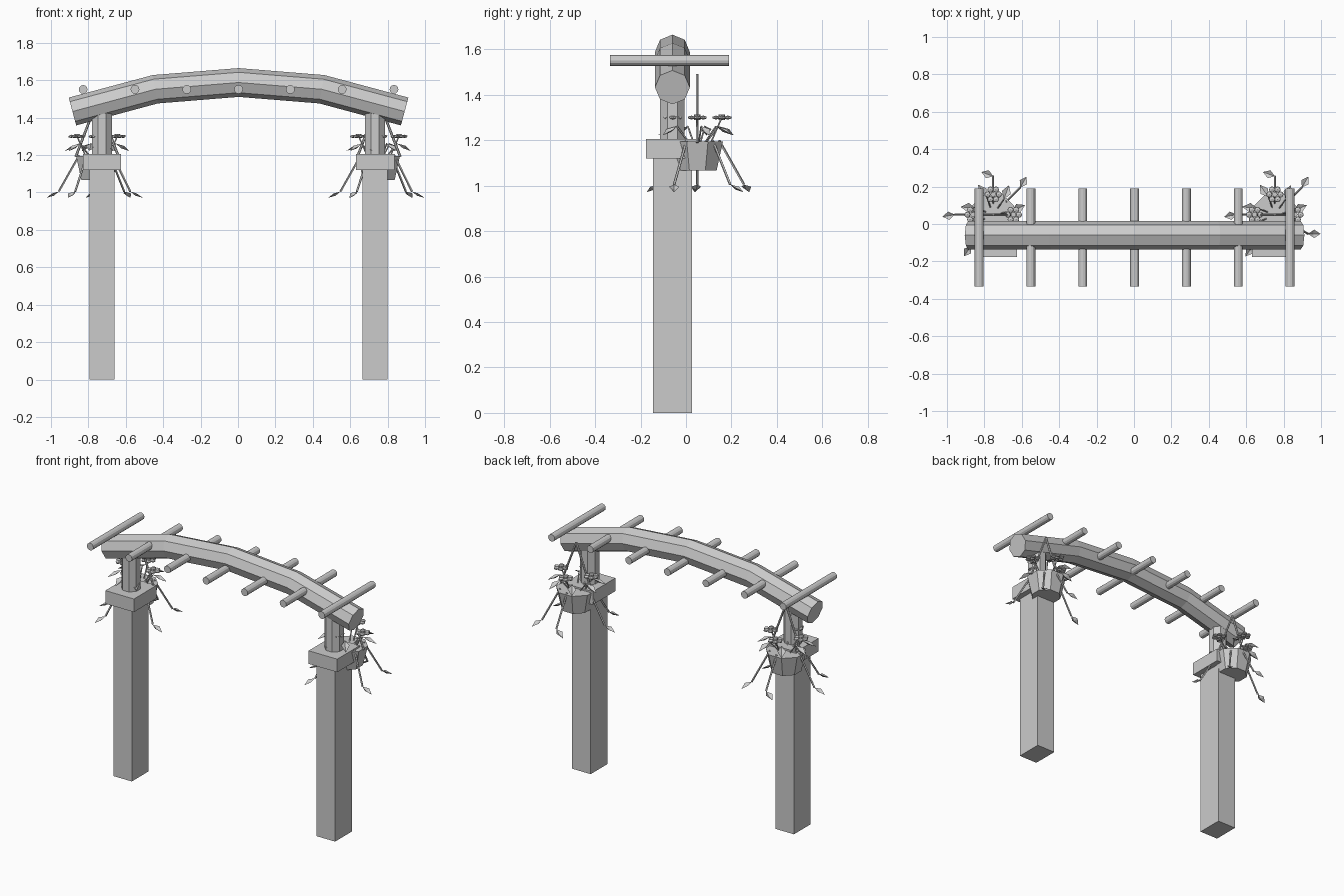
import bpy, bmesh, math
from mathutils import Vector, Matrix

cube = bpy.data.objects.get("Cube")
if cube:
    bpy.data.objects.remove(cube, do_unlink=True)

grey = bpy.data.materials.new("plain grey")
grey.use_nodes = True
COLOR = (0.6, 0.6, 0.6, 1)
grey.diffuse_color = COLOR
grey.node_tree.nodes["Principled BSDF"].inputs["Base Color"].default_value = COLOR


def finish(name, bm):
    bmesh.ops.recalc_face_normals(bm, faces=bm.faces)
    mesh = bpy.data.meshes.new(name)
    bm.to_mesh(mesh)
    bm.free()
    mesh.materials.append(grey)
    obj = bpy.data.objects.new(name, mesh)
    bpy.context.collection.objects.link(obj)
    return obj


def add_box(bm, center, size):
    m = Matrix.Translation(center) @ Matrix.Diagonal((*size, 1))
    bmesh.ops.create_cube(bm, size=1, matrix=m)


def add_rod(bm, a, b, r1, r2=None, sides=8, turn=0):
    """Straight prism or cone from a to b."""
    a, b = Vector(a), Vector(b)
    d = b - a
    rot = d.to_track_quat('Z', 'Y').to_matrix().to_4x4()
    m = Matrix.Translation((a + b) / 2) @ rot @ Matrix.Rotation(turn, 4, 'Z')
    bmesh.ops.create_cone(bm, cap_ends=True, segments=sides, radius1=r1,
                          radius2=r1 if r2 is None else r2, depth=d.length, matrix=m)


def add_leaf(bm, base, direction, length=0.09, width=0.045):
    """Diamond leaf folded along its midrib."""
    base, d = Vector(base), Vector(direction).normalized()
    side = d.cross(Vector((0, 0, 1))).normalized()
    up = side.cross(d)
    mid = base + d * length * 0.45
    root, tip = bm.verts.new(base), bm.verts.new(base + d * length)
    rib = bm.verts.new(mid - up * 0.008)
    for s in (-1, 1):
        edge = bm.verts.new(mid + side * s * width / 2 + up * 0.006)
        bm.faces.new((root, edge, rib))
        bm.faces.new((rib, edge, tip))


def polar(angle, radius, z):
    a = math.radians(angle)
    return Vector((math.cos(a) * radius, math.sin(a) * radius, z))


BEAM_Y = -0.06
OCT = math.pi / 8

# Arched beam: octagon swept along five points
bm = bmesh.new()
path = [(-0.885, 1.433), (-0.442, 1.552), (0.003, 1.588), (0.448, 1.552), (0.891, 1.433)]
rings = []
for i, (x, z) in enumerate(path):
    p, n = path[max(i - 1, 0)], path[min(i + 1, len(path) - 1)]
    t = Vector((n[0] - p[0], 0, n[1] - p[1])).normalized()
    up = Vector((-t.z, 0, t.x))
    rings.append([bm.verts.new(Vector((x, BEAM_Y, z)) + 0.077 *
                  (up * math.cos(k * 2 * OCT) + Vector((0, math.sin(k * 2 * OCT), 0))))
                  for k in range(8)])
for r, s in zip(rings, rings[1:]):
    for k in range(8):
        bm.faces.new((r[k], r[k - 1], s[k - 1], s[k]))
bm.faces.new(rings[0])
bm.faces.new(rings[-1])
finish("arched_beam", bm)

# Crossbars
for i in range(7):
    x = 0.003 + (i - 3) * 0.277
    bm = bmesh.new()
    add_rod(bm, (x, -0.334, 1.551), (x, 0.189, 1.551), 0.0235, sides=12)
    finish("crossbar", bm)

for side, label in ((1, "left"), (-1, "right")):
    px = 0.003 + side * 0.73

    # Post, cap block and octagonal neck
    bm = bmesh.new()
    add_box(bm, (px, BEAM_Y, 0.57), (0.133, 0.172, 1.14))
    finish(label + "_post", bm)
    bm = bmesh.new()
    add_box(bm, (px, BEAM_Y, 1.163), (0.205, 0.232, 0.085))
    finish(label + "_post_cap", bm)
    bm = bmesh.new()
    add_rod(bm, (px, BEAM_Y, 1.19), (px, BEAM_Y, 1.46), 0.058, turn=OCT)
    finish(label + "_post_neck", bm)

    place = Matrix.Translation((side * 0.753, 0.05, 0))

    # Hanging basket
    bm = bmesh.new()
    add_rod(bm, (0, 0, 1.068), (0, 0, 1.195), 0.092, 0.122, turn=OCT)
    finish(label + "_basket", bm).matrix_world = place

    # Hanger wires
    bm = bmesh.new()
    for s in (-1, 1):
        add_rod(bm, (s * 0.115, 0, 1.19), (0, 0, 1.49), 0.007, sides=6)
    finish(label + "_hanger", bm).matrix_world = place

    # Flowers: centre button, six petals and a stalk
    bm = bmesh.new()
    for angle in range(0, 360, 90):
        c = polar(angle, 0.108, 1.3)
        add_rod(bm, polar(angle, 0.06, 1.19), c, 0.004, sides=5)
        add_rod(bm, c - Vector((0, 0, 0.01)), c + Vector((0, 0, 0.014)), 0.014)
        for k in range(6):
            m = Matrix.Translation(c + polar(k * 60, 0.03, 0)) @ Matrix.Diagonal((1, 1, 0.5, 1))
            bmesh.ops.create_icosphere(bm, subdivisions=1, radius=0.018, matrix=m)
    finish(label + "_flowers", bm).matrix_world = place

    # Trailing stems, each ending in a leaf
    bm = bmesh.new()
    for angle, twist in ((90, 70), (45, 15), (180, 10), (235, 0), (330, 30)):
        end = polar(angle, 0.205, 1.005)
        add_rod(bm, polar(angle, 0.095, 1.2), end, 0.006, sides=5)
        add_leaf(bm, end, polar(angle + twist, 1, -0.5), 0.075)
    finish(label + "_trailing_stems", bm).matrix_world = place

    # Short leaves around the rim
    bm = bmesh.new()
    for angle in (10, 55, 110, 160, 205, 250, 295):
        bend = polar(angle, 0.1, 1.262)
        add_rod(bm, polar(angle, 0.04, 1.19), bend, 0.004, sides=5)
        add_leaf(bm, bend, polar(angle + 15, 1, -0.5), 0.09, 0.05)
    finish(label + "_rim_leaves", bm).matrix_world = place
